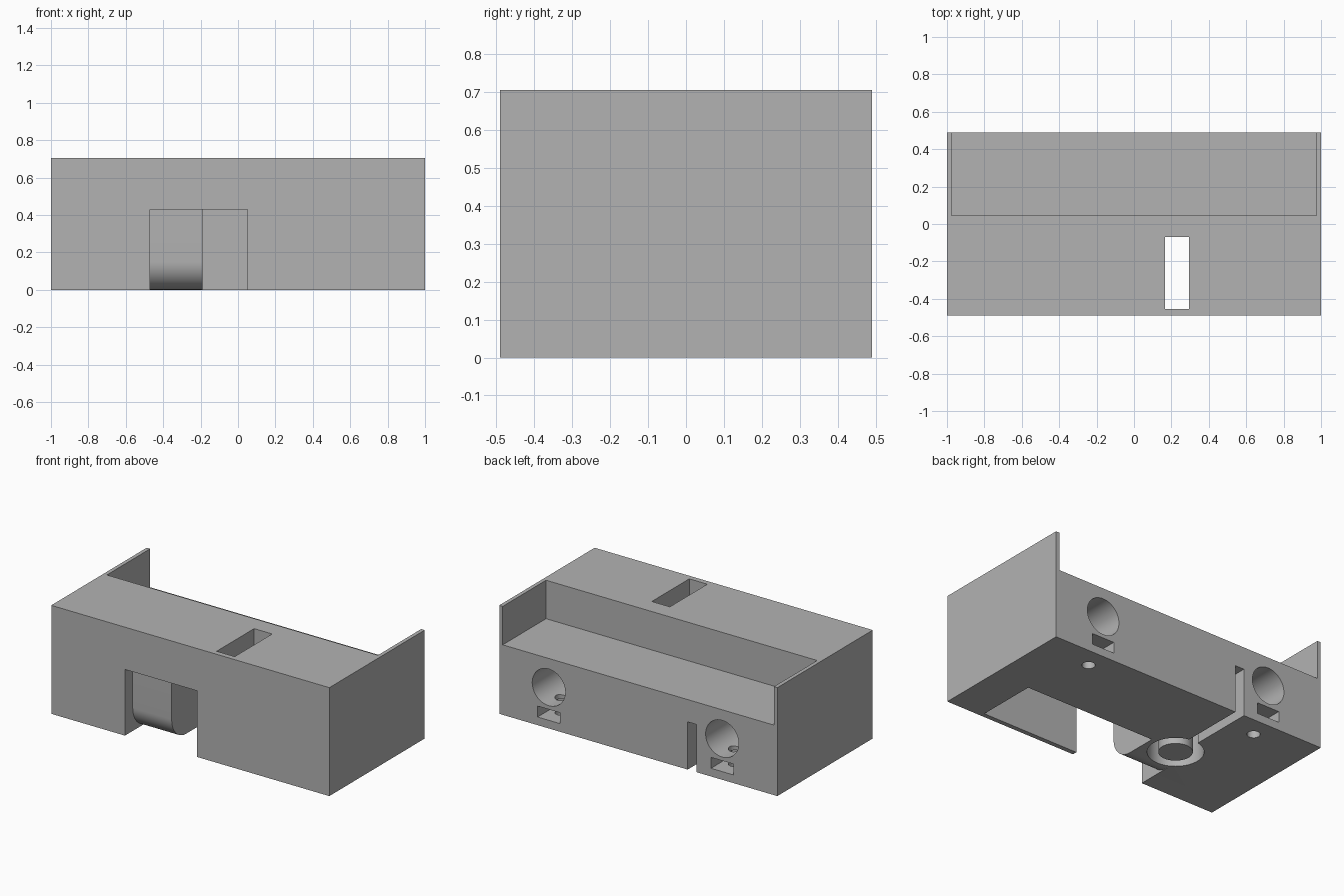
import bpy
import bmesh
from math import sin, cos, pi, radians

old = bpy.data.objects.get("Cube")
if old:
    bpy.data.objects.remove(old, do_unlink=True)

grey = bpy.data.materials.new("plain_grey")
grey.use_nodes = True
colour = (0.45, 0.45, 0.45, 1)
grey.diffuse_color = colour
grey.node_tree.nodes["Principled BSDF"].inputs["Base Color"].default_value = colour


def add_object(name, bm):
    bmesh.ops.recalc_face_normals(bm, faces=bm.faces)
    mesh = bpy.data.meshes.new(name)
    bm.to_mesh(mesh)
    bm.free()
    mesh.materials.append(grey)
    obj = bpy.data.objects.new(name, mesh)
    bpy.context.collection.objects.link(obj)
    return obj


def prism(name, points, offset):
    """Extrude a closed outline along an offset vector."""
    bm = bmesh.new()
    face = bm.faces.new([bm.verts.new(p) for p in points])
    result = bmesh.ops.extrude_face_region(bm, geom=[face])
    verts = [g for g in result["geom"] if isinstance(g, bmesh.types.BMVert)]
    bmesh.ops.translate(bm, verts=verts, vec=offset)
    return add_object(name, bm)


def box(name, x, y, z):
    outline = [(x[0], y[0], z[0]), (x[1], y[0], z[0]),
               (x[1], y[1], z[0]), (x[0], y[1], z[0])]
    return prism(name, outline, (0, 0, z[1] - z[0]))


def circle(radius, count=64):
    return [(radius * cos(2 * pi * i / count), radius * sin(2 * pi * i / count))
            for i in range(count)]


def upright_cylinder(name, x, y, radius, z):
    return prism(name, [(x + a, y + b, z[0]) for a, b in circle(radius)],
                 (0, 0, z[1] - z[0]))


def cut(target, cutter, operation="DIFFERENCE"):
    """Apply a boolean and drop the helper."""
    cutter.hide_render = True
    mod = target.modifiers.new("cut", "BOOLEAN")
    mod.operation = operation
    mod.solver = "EXACT"
    mod.object = cutter
    bpy.context.view_layer.objects.active = target
    bpy.ops.object.modifier_apply(modifier=mod.name)
    bpy.data.objects.remove(cutter, do_unlink=True)


# Main block with a rear shelf between thin side walls
body = box("housing_body", (-1, 1), (-0.49, 0.49), (0, 0.705))
cut(body, box("shelf_cut", (-0.975, 0.975), (0.045, 0.6), (0.455, 0.8)))

# Front opening, the pocket beside it, and the slot through the top
cut(body, box("opening_cut", (-0.19, 0.05), (-0.6, -0.065), (-0.1, 0.43)))
cut(body, box("pocket_cut", (0, 0.745), (-0.46, -0.065), (-0.1, 0.43)))
cut(body, box("top_slot_cut", (0.165, 0.295), (-0.455, -0.07), (0.3, 0.8)))

# Recessed front pad with a rounded lower edge
r, front = 0.15, -0.41
outline = [(-0.6, -0.1), (-0.6, 0.43), (front, 0.43)]
outline += [(front + r - r * cos(t), r - r * sin(t))
            for t in (i * pi / 32 for i in range(17))]
outline.append((front + r, -0.1))
cut(body, prism("pad_cut", [(-0.47, y, z) for y, z in outline], (0.33, 0, 0)))

# Wire channel and ring groove around a central post
cut(body, box("channel_cut", (-0.42, -0.355), (0, 0.6), (-0.1, 0.31)))
cut(body, upright_cylinder("groove_cut", -0.388, -0.088, 0.165, (-0.1, 0.312)))
cut(body, upright_cylinder("groove_post", -0.388, -0.088, 0.1, (0, 0.35)), "UNION")

# Rod sockets at the back, each with a nut slot and a screw hole
for x in (0.644, -0.603):
    rod = [(x + a, -0.05, 0.267 + b) for a, b in circle(0.119)]
    cut(body, prism("rod_cut", rod, (0, 0.65, 0)))
    cut(body, box("nut_cut", (x - 0.08, x + 0.08), (0.28, 0.6), (0.053, 0.124)))
    cut(body, upright_cylinder("screw_cut", x, 0.358, 0.039, (-0.1, 0.22)))

# Smooth the round surfaces and keep the edges sharp
bpy.ops.object.select_all(action="DESELECT")
body.select_set(True)
bpy.context.view_layer.objects.active = body
bpy.ops.object.shade_smooth_by_angle(angle=radians(30))
